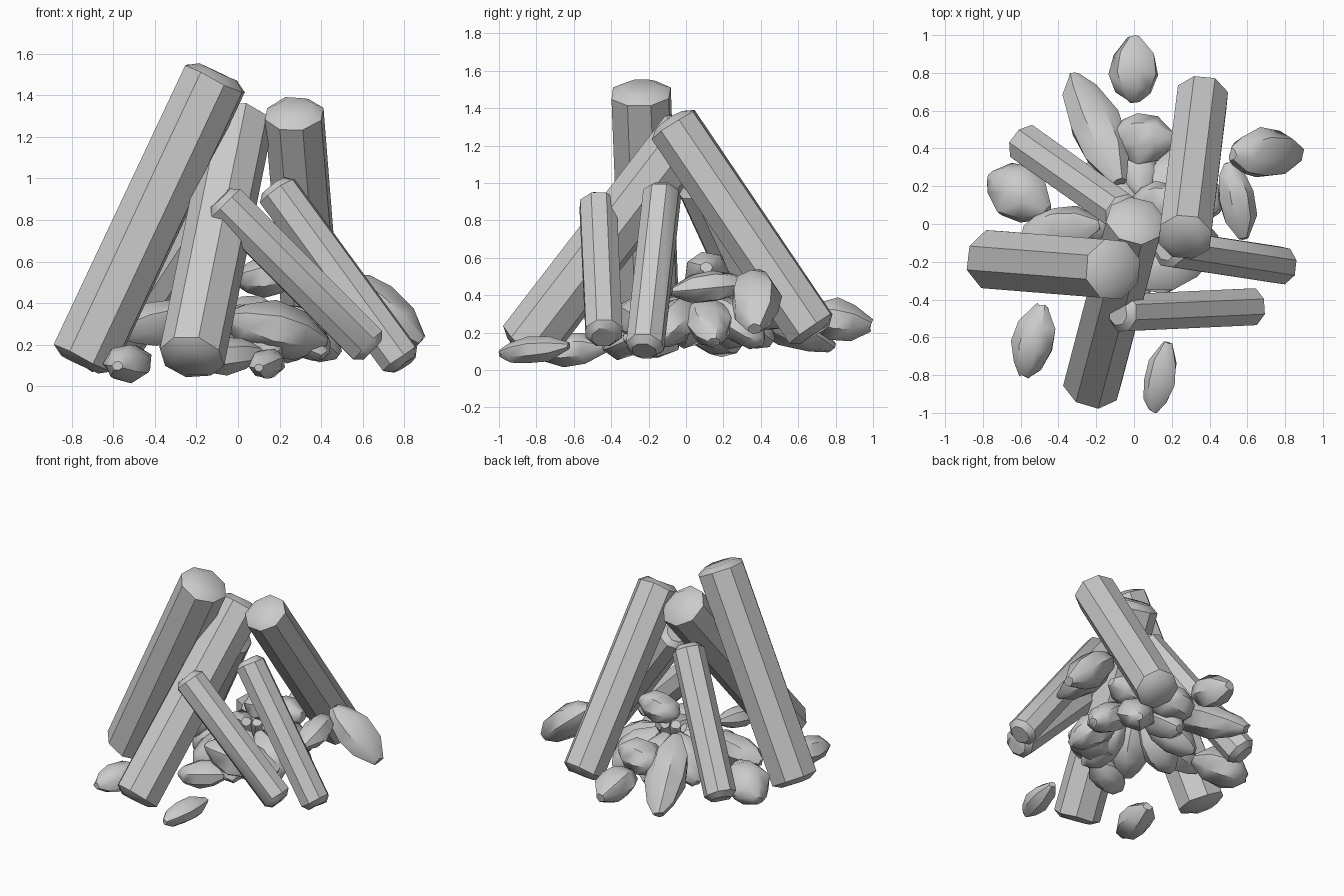
import bpy, bmesh, math, random
from mathutils import Vector

if "Cube" in bpy.data.objects:
    bpy.data.objects.remove(bpy.data.objects["Cube"])

random.seed(4)


def lathe(name, a, b, sides, profile, jitter, flat, angle):
    """Rings around the line a-b; profile = (fraction along, radius)."""
    a, b = Vector(a), Vector(b)
    d = (b - a).normalized()
    u = d.cross(Vector((0, 0, 1))).normalized()
    v = u.cross(d)
    bm = bmesh.new()
    rings = []
    for t, r in profile:
        ring = []
        for i in range(sides):
            ang = 2 * math.pi * (i + 0.5) / sides
            k = r * (1 + random.uniform(-jitter, jitter))
            s = t + random.uniform(-jitter, jitter) * 0.2
            ring.append(bm.verts.new(a.lerp(b, s) + u * k * math.cos(ang)
                                     + v * k * flat * math.sin(ang)))
        rings.append(ring)
    for r0, r1 in zip(rings, rings[1:]):
        for i in range(sides):
            j = (i + 1) % sides
            bm.faces.new((r0[i], r0[j], r1[j], r1[i]))
    bm.faces.new(rings[0][::-1])
    bm.faces.new(rings[-1])
    bmesh.ops.recalc_face_normals(bm, faces=bm.faces[:])
    me = bpy.data.meshes.new(name)
    bm.to_mesh(me)
    bm.free()
    ob = bpy.data.objects.new(name, me)
    bpy.context.collection.objects.link(ob)
    bpy.ops.object.select_all(action='DESELECT')
    bpy.context.view_layer.objects.active = ob
    ob.select_set(True)
    bpy.ops.object.shade_smooth_by_angle(angle=math.radians(angle))


def log(name, foot, top, r):
    c = 0.035 / (Vector(top) - Vector(foot)).length
    lathe(name, foot, top, 8,
          [(-c, r * 0.65), (0, r), (1, r), (1 + c, r * 0.65)], 0.02, 1, 40)


def stone(name, centre, half, r):
    c, h = Vector(centre), Vector(half)
    lathe(name, c - h, c + h, 7,
          [(0, r * 0.25), (0.15, r * 0.7), (0.42, r), (0.72, r * 0.88), (1, r * 0.28)],
          0.1, 0.85, 45)


# leaning logs: foot, top, radius
log("left_log", (-0.74, -0.19, 0.14), (-0.11, -0.24, 1.48), 0.165)
log("front_log", (-0.22, -0.85, 0.14), (0.01, 0.02, 1.27), 0.16)
log("back_log", (0.36, 0.67, 0.22), (0.27, -0.07, 1.31), 0.145)
log("back_left_stick", (-0.57, 0.42, 0.2), (-0.06, 0.06, 0.98), 0.11)
log("front_stick", (0.62, -0.44, 0.2), (-0.06, -0.47, 0.88), 0.105)
log("right_stick", (0.78, -0.22, 0.13), (0.19, -0.13, 0.94), 0.105)

# outer stones: centre, half axis, radius
stone("front_left_stone", (-0.53, -0.62, 0.11), (0.05, 0.19, 0.01), 0.11)
stone("front_stone", (0.14, -0.81, 0.11), (0.04, 0.18, 0.02), 0.09)
stone("right_stone", (0.7, 0.37, 0.37), (0.18, 0, -0.15), 0.14)
stone("back_stone", (0, 0.82, 0.27), (0, 0.17, -0.03), 0.13)
stone("back_left_stone", (-0.2, 0.5, 0.27), (0.12, -0.28, 0.15), 0.14)
stone("back_inner_stone", (0.05, 0.45, 0.32), (0.16, 0, 0.02), 0.14)
stone("left_stone", (-0.61, 0.16, 0.2), (0.15, -0.1, 0.06), 0.15)
stone("right_inner_stone", (0.54, 0.12, 0.44), (0.04, -0.2, -0.02), 0.1)

# heap under the logs
stone("heap_front", (0.18, -0.2, 0.27), (0.24, 0.08, -0.06), 0.16)
stone("heap_left", (-0.38, -0.02, 0.31), (0.2, 0.02, 0.05), 0.12)
stone("heap_top", (0.14, 0.11, 0.53), (0.15, 0, 0.02), 0.12)
stone("heap_low", (-0.05, -0.34, 0.15), (0.16, 0.05, 0.02), 0.11)

# heap core: stones leaning inward around a ring
for i in range(8):
    t = math.tau * i / 8 + 0.2
    c, s = math.cos(t), math.sin(t)
    stone(f"heap_core_{i}", (0.07 + 0.26 * c, 0.07 + 0.24 * s, 0.26),
          (-0.16 * c, -0.16 * s, 0.11), 0.13)
